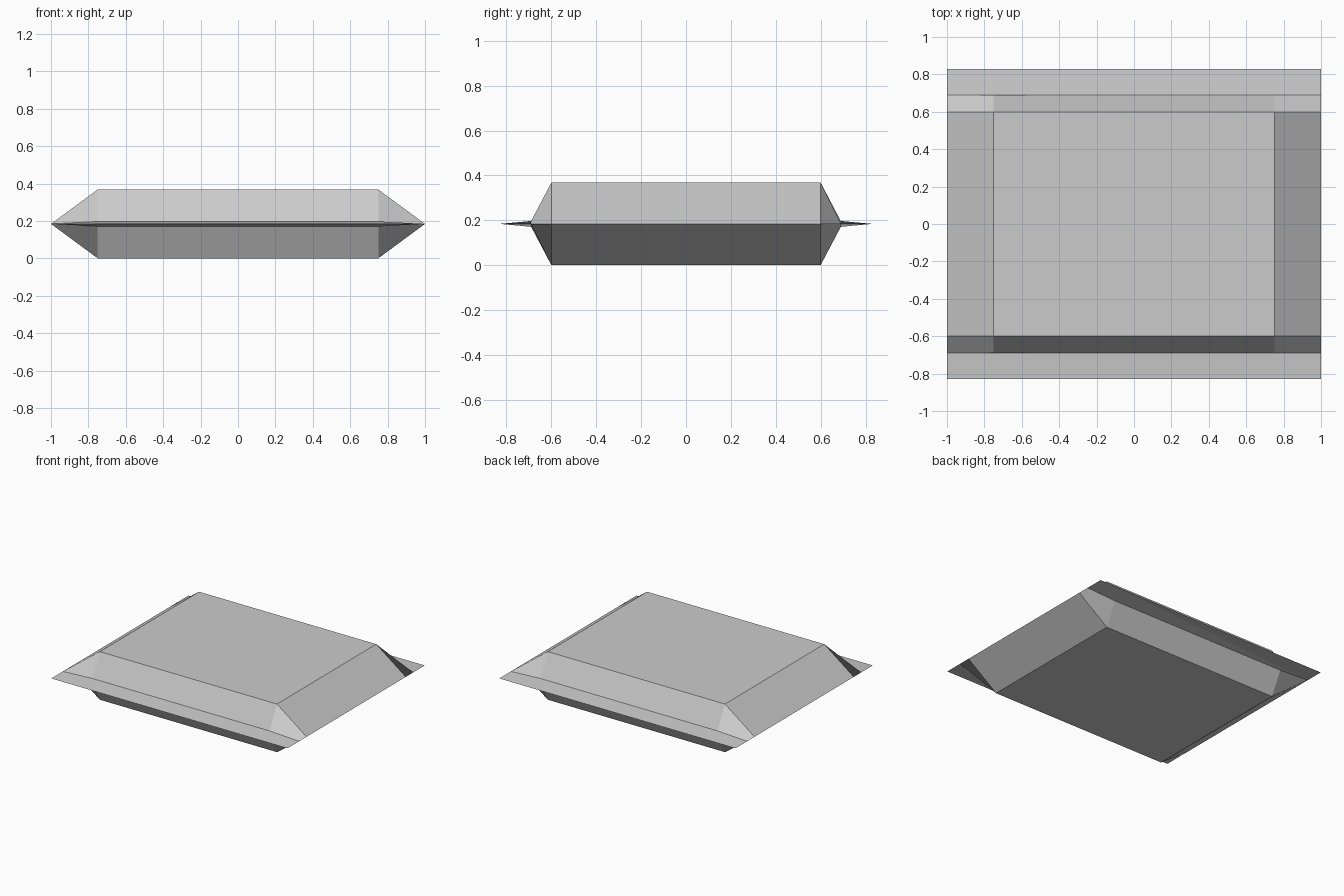
import bpy
import bmesh

old = bpy.data.objects.get("Cube")
if old:
    bpy.data.objects.remove(old, do_unlink=True)

MID = 0.184      # height of the side crease
RIM = 1.0        # half width at the crease
SHOULDER = 0.75  # half width of the flat top and bottom

paper = bpy.data.materials.new("light grey")
paper.use_nodes = True
grey = (0.6, 0.6, 0.6, 1)
paper.diffuse_color = grey
paper.node_tree.nodes["Principled BSDF"].inputs["Base Color"].default_value = grey

bm = bmesh.new()


def section(y, half):
    """Hexagonal cross-section, pointed at both sides."""
    outline = [(-RIM, 0), (-SHOULDER, half), (SHOULDER, half),
               (RIM, 0), (SHOULDER, -half), (-SHOULDER, -half)]
    return [bm.verts.new((x, y, MID + z)) for x, z in outline]


def edge_line(y):
    """Closed outer edge of a sealing flap."""
    a, b = (bm.verts.new((x, y, MID)) for x in (-RIM, RIM))
    return a, b


def flap(ring, y):
    """Thin wedge from a cross-section to the sealed edge."""
    a, b = edge_line(y)
    bm.faces.new([a, *ring[:4], b])
    bm.faces.new([a, b, *ring[3:], ring[0]])


# Body and its sloping ends
rings = [section(y, h) for y, h in
         [(-0.69, 0.013), (-0.6, MID), (0.6, MID), (0.69, 0.013)]]
for first, second in zip(rings, rings[1:]):
    for i in range(6):
        j = (i + 1) % 6
        bm.faces.new([first[i], first[j], second[j], second[i]])

# Sealing flaps front and back
flap(rings[0], -0.83)
flap(rings[-1], 0.83)

bmesh.ops.recalc_face_normals(bm, faces=bm.faces)
mesh = bpy.data.meshes.new("packet")
bm.to_mesh(mesh)
bm.free()
mesh.materials.append(paper)
packet = bpy.data.objects.new("packet", mesh)
bpy.context.collection.objects.link(packet)
